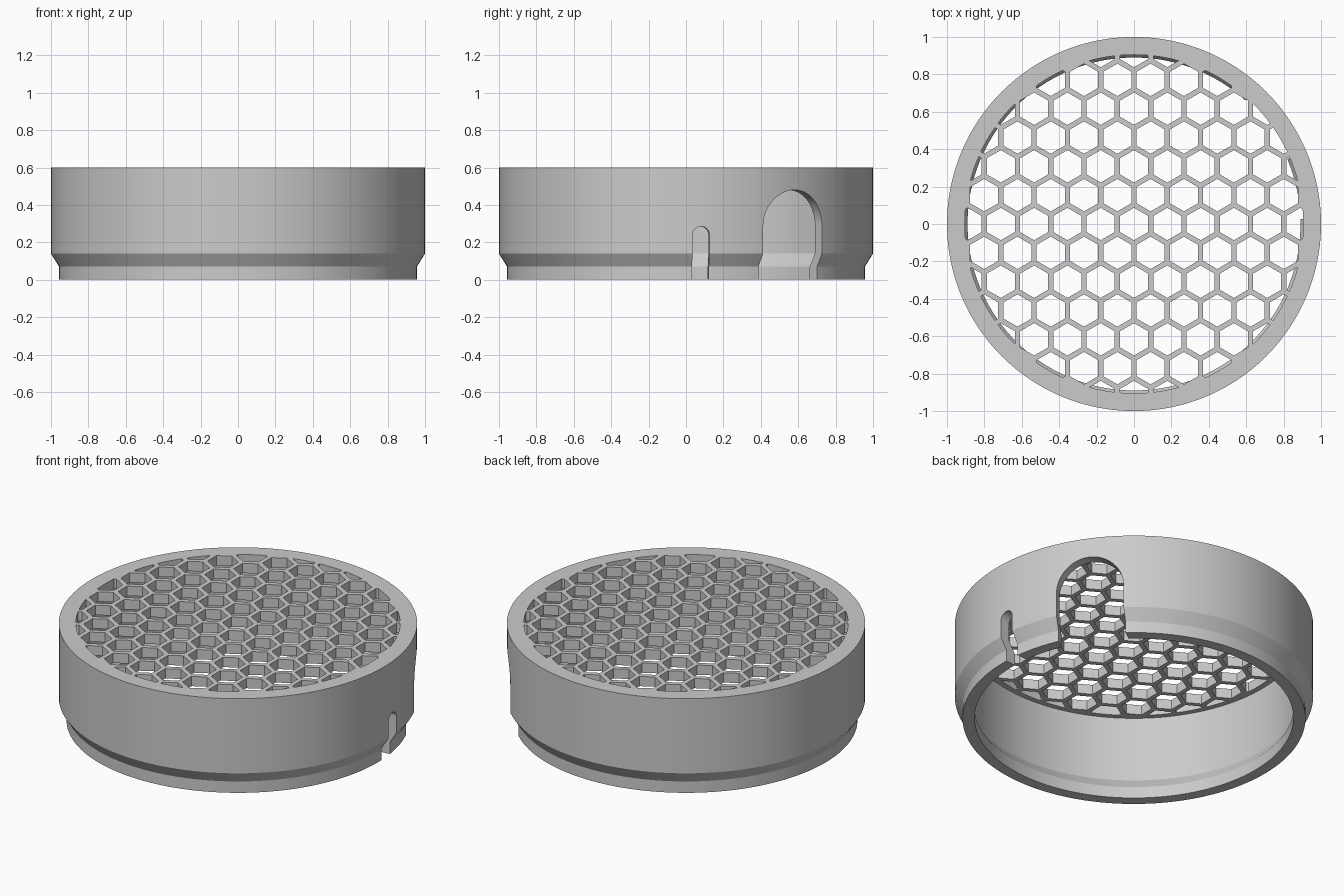
import bpy, bmesh
from math import sin, cos, pi, radians, sqrt, hypot

SEGMENTS = 160
TOP, PLATE_Z = 0.60, 0.54
LIP_R = 0.905

if "Cube" in bpy.data.objects:
    bpy.data.objects.remove(bpy.data.objects["Cube"])

gray = bpy.data.materials.new("light gray")
gray.use_nodes = True
gray.diffuse_color = (0.6, 0.6, 0.6, 1)
gray.node_tree.nodes["Principled BSDF"].inputs["Base Color"].default_value = (0.6, 0.6, 0.6, 1)


def finish(name, bm):
    bmesh.ops.recalc_face_normals(bm, faces=bm.faces)
    mesh = bpy.data.meshes.new(name)
    bm.to_mesh(mesh)
    bm.free()
    mesh.materials.append(gray)
    obj = bpy.data.objects.new(name, mesh)
    bpy.context.collection.objects.link(obj)
    return obj


def revolve(name, profile):
    """Closed (radius, z) profile turned around the z axis."""
    bm = bmesh.new()
    rings = []
    for i in range(SEGMENTS):
        a = 2 * pi * i / SEGMENTS
        rings.append([bm.verts.new((r * cos(a), r * sin(a), z)) for r, z in profile])
    n = len(profile)
    for i, ring in enumerate(rings):
        nxt = rings[(i + 1) % SEGMENTS]
        for j in range(n):
            k = (j + 1) % n
            bm.faces.new((ring[j], nxt[j], nxt[k], ring[k]))
    return finish(name, bm)


def add_prism(bm, outline, direction):
    """Solid between an outline and its copy moved along direction."""
    near = [bm.verts.new(p) for p in outline]
    far = [bm.verts.new([c + d for c, d in zip(p, direction)]) for p in outline]
    bm.faces.new(near)
    bm.faces.new(far[::-1])
    n = len(near)
    for i in range(n):
        k = (i + 1) % n
        bm.faces.new((near[i], far[i], far[k], near[k]))


def cut(obj, cutter):
    mod = obj.modifiers.new("cut", 'BOOLEAN')
    mod.operation = 'DIFFERENCE'
    mod.solver = 'EXACT'
    mod.object = cutter
    select(obj)
    bpy.ops.object.modifier_apply(modifier=mod.name)
    bpy.data.objects.remove(cutter)


def select(obj):
    bpy.ops.object.select_all(action='DESELECT')
    obj.select_set(True)
    bpy.context.view_layer.objects.active = obj


def arch_cutter(name, angle, half, top):
    """Round-topped slot running outward along the given angle."""
    a = radians(angle)
    shape = [(-half, -0.1), (half, -0.1)]
    shape += [(half * cos(pi * i / 24), top - half + half * sin(pi * i / 24)) for i in range(25)]
    outline = [(0.5 * cos(a) - s * sin(a), 0.5 * sin(a) + s * cos(a), z) for s, z in shape]
    bm = bmesh.new()
    add_prism(bm, outline, (0.7 * cos(a), 0.7 * sin(a), 0))
    return finish(name, bm)


# Ring wall with stepped foot and inward top lip
wall = revolve("ring_wall", [
    (0.89, 0), (0.957, 0), (0.957, 0.07), (1, 0.14), (1, TOP),
    (LIP_R, TOP), (LIP_R, PLATE_Z), (0.937, PLATE_Z), (0.937, 0.14), (0.89, 0.07)])
cut(wall, arch_cutter("wide_slot_cutter", 35.5, 0.193, 0.48))
cut(wall, arch_cutter("narrow_slot_cutter", 4.6, 0.045, 0.285))

# Round grille plate
bm = bmesh.new()
disc = [(LIP_R * cos(2 * pi * i / SEGMENTS), LIP_R * sin(2 * pi * i / SEGMENTS), PLATE_Z)
        for i in range(SEGMENTS)]
add_prism(bm, disc, (0, 0, TOP - PLATE_Z))
grille = finish("honeycomb_grille", bm)

# Hexagonal openings
PITCH, BAR = 0.178, 0.028
hex_r = (PITCH - BAR) / sqrt(3)
bm = bmesh.new()
for row in range(-6, 7):
    for col in range(-6, 7):
        x = (col + 0.5 * (row % 2)) * PITCH
        y = row * PITCH * sqrt(3) / 2
        if hypot(x, y) < LIP_R + hex_r:
            hexagon = [(x + hex_r * sin(i * pi / 3), y + hex_r * cos(i * pi / 3), PLATE_Z - 0.1)
                       for i in range(6)]
            add_prism(bm, hexagon, (0, 0, 0.3))
cut(grille, finish("hexagon_cutter", bm))

for obj in (wall, grille):
    select(obj)
    bpy.ops.object.shade_smooth_by_angle(angle=radians(20))
